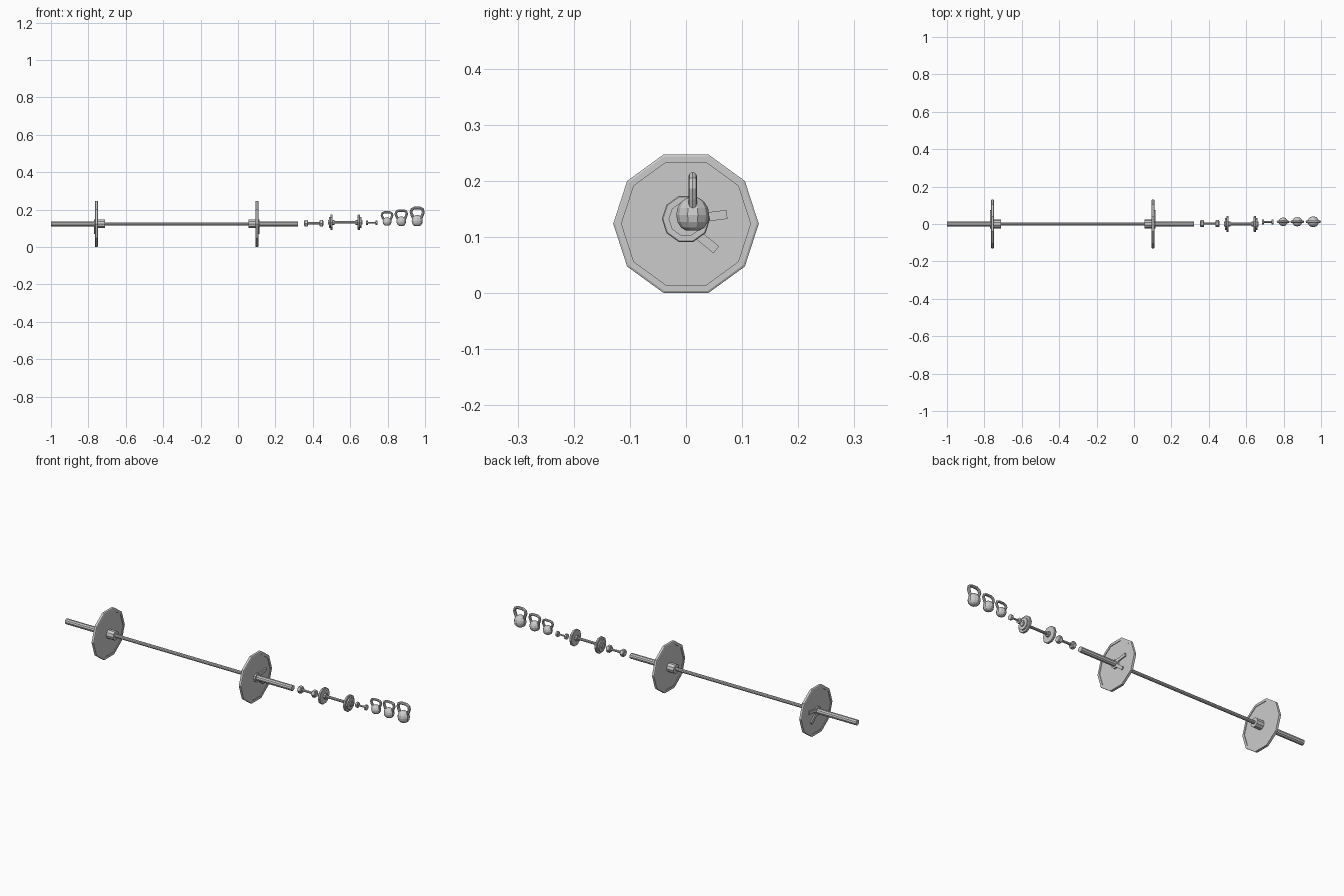
import bpy, bmesh
from math import cos, sin, pi, atan2
from mathutils import Matrix, Vector

if "Cube" in bpy.data.objects:
    bpy.data.objects.remove(bpy.data.objects["Cube"])


def finish(name, bm):
    bmesh.ops.recalc_face_normals(bm, faces=bm.faces)
    me = bpy.data.meshes.new(name)
    bm.to_mesh(me)
    bm.free()
    ob = bpy.data.objects.new(name, me)
    bpy.context.collection.objects.link(ob)
    return ob


def lathe(name, profile, y, z, n=10, turn=0.0):
    """Solid turned about the x direction from (x, radius) points, capped at both ends."""
    bm = bmesh.new()
    rings = [[bm.verts.new((x, y + r * cos(turn + 2 * pi * k / n), z + r * sin(turn + 2 * pi * k / n)))
              for k in range(n)] for x, r in profile]
    for a, b in zip(rings, rings[1:]):
        for k in range(n):
            bm.faces.new((a[k], a[(k + 1) % n], b[(k + 1) % n], b[k]))
    bm.faces.new(rings[0])
    bm.faces.new(rings[-1])
    return finish(name, bm)


def rod(name, x0, x1, r, y, z, n=10, turn=0.0):
    return lathe(name, [(x0, r), (x1, r)], y, z, n, turn)


def tab(name, x, p, q, width, thick):
    """Flat lever running from p to q in the yz plane."""
    p, q = Vector(p), Vector(q)
    d = q - p
    bm = bmesh.new()
    m = (Matrix.Translation((x, (p.x + q.x) / 2, (p.y + q.y) / 2))
         @ Matrix.Rotation(atan2(d.y, d.x), 4, 'X')
         @ Matrix.Diagonal((thick, d.length, width, 1)))
    bmesh.ops.create_cube(bm, size=1, matrix=m)
    return finish(name, bm)


# Barbell
Z = 0.1235
rod("barbell_shaft", -0.74, 0.08, 0.009, 0, Z)
for side, s, plate_x, end_x in (("left", -1, -0.757, -1.0), ("right", 1, 0.1015, 0.32)):
    def at(d):
        return plate_x + s * d
    rod(side + "_sleeve", at(-0.02), end_x, 0.0145, 0, Z)
    rod(side + "_collar", at(-0.045), at(0), 0.024, 0, Z)
    lathe(side + "_plate", [(at(-0.005), 0.115), (at(-0.008), 0.115), (at(-0.008), 0.126),
                            (at(-0.006), 0.1297), (at(0.006), 0.1297), (at(0.008), 0.126),
                            (at(0.008), 0.115), (at(0.005), 0.115)], 0, Z)
    # Locking clip with two levers
    rod(side + "_clip_ring", at(0.004), at(0.014), 0.023, 0, Z)
    tab(side + "_clip_lever_upper", at(0.011), (0.015, 0.133), (0.073, 0.140), 0.016, 0.006)
    tab(side + "_clip_lever_lower", at(0.011), (0.010, 0.113), (0.054, 0.077), 0.016, 0.006)

# Small hex dumbbell
rod("hex_dumbbell_grip", 0.37, 0.44, 0.006, 0.002, 0.127, 8)
for side, x in (("left", 0.354), ("right", 0.435)):
    lathe("hex_dumbbell_head_" + side, [(x, 0.015), (x + 0.003, 0.019), (x + 0.018, 0.019),
                                        (x + 0.021, 0.015)], 0.002, 0.127, 6)

# Plate-loaded dumbbell
Y2, Z2, C2 = 0.0, 0.132, 0.573
rod("loaded_dumbbell_bar", 0.480, 0.666, 0.007, Y2, Z2)
for side, s in (("left", -1), ("right", 1)):
    def at2(d):
        return C2 + s * d
    rod("loaded_dumbbell_inner_stop_" + side, at2(0.056), at2(0.069), 0.014, Y2, Z2)
    lathe("loaded_dumbbell_large_plate_" + side, [(at2(0.067), 0.034), (at2(0.067), 0.041), (at2(0.069), 0.043),
          (at2(0.077), 0.043), (at2(0.079), 0.041), (at2(0.079), 0.034)], Y2, Z2)
    rod("loaded_dumbbell_small_plate_" + side, at2(0.078), at2(0.086), 0.031, Y2, Z2)
    rod("loaded_dumbbell_nut_" + side, at2(0.085), at2(0.092), 0.014, Y2, Z2, 6)

# Mini dumbbell
rod("mini_dumbbell_grip", 0.69, 0.74, 0.0045, 0.011, 0.130, 8)
for side, x in (("left", 0.684), ("right", 0.735)):
    rod("mini_dumbbell_head_" + side, x, x + 0.010, 0.014, 0.011, 0.130, 8, pi / 8)


def kettlebell(name, cx, z0, sx, sz):
    # Faceted ball with a flat base
    y = 0.012
    bm = bmesh.new()
    bmesh.ops.create_uvsphere(bm, u_segments=10, v_segments=8, radius=0.031)
    for v in bm.verts:
        k = (sx + sz) / 2
        v.co = Vector((cx + v.co.x * k, y + v.co.y * k * 0.95, z0 + (max(v.co.z, -0.027) + 0.027) * sz * 1.05))
    bmesh.ops.remove_doubles(bm, verts=bm.verts, dist=1e-5)
    finish(name + "_ball", bm)
    # Loop handle: wider at the top, swept as a tube
    half = [(0.018, 0.038), (0.027, 0.058), (0.033, 0.076), (0.029, 0.090), (0.016, 0.097)]
    path = [(-x, h) for x, h in half] + [(x, h) for x, h in reversed(half)]
    pts = [Vector((cx + x * sx, 0, z0 + h * sz)) for x, h in path]
    bm = bmesh.new()
    rings = []
    n, r = 8, 0.0077 * (sx + sz) / 2
    for i, p in enumerate(pts):
        t = (pts[min(i + 1, len(pts) - 1)] - pts[max(i - 1, 0)]).normalized()
        side = Vector((-t.z, 0, t.x))
        rings.append([bm.verts.new(p + Vector((0, y, 0)) + side * r * cos(2 * pi * k / n)
                                   + Vector((0, 1, 0)) * r * sin(2 * pi * k / n)) for k in range(n)])
    for a, b in zip(rings, rings[1:]):
        for k in range(n):
            bm.faces.new((a[k], a[(k + 1) % n], b[(k + 1) % n], b[k]))
    bm.faces.new(rings[0])
    bm.faces.new(rings[-1])
    finish(name + "_handle", bm)


# Three kettlebells, small to large
kettlebell("kettlebell_small", 0.797, 0.114, 0.86, 0.74)
kettlebell("kettlebell_medium", 0.873, 0.113, 0.90, 0.84)
kettlebell("kettlebell_large", 0.958, 0.111, 1.0, 1.0)
